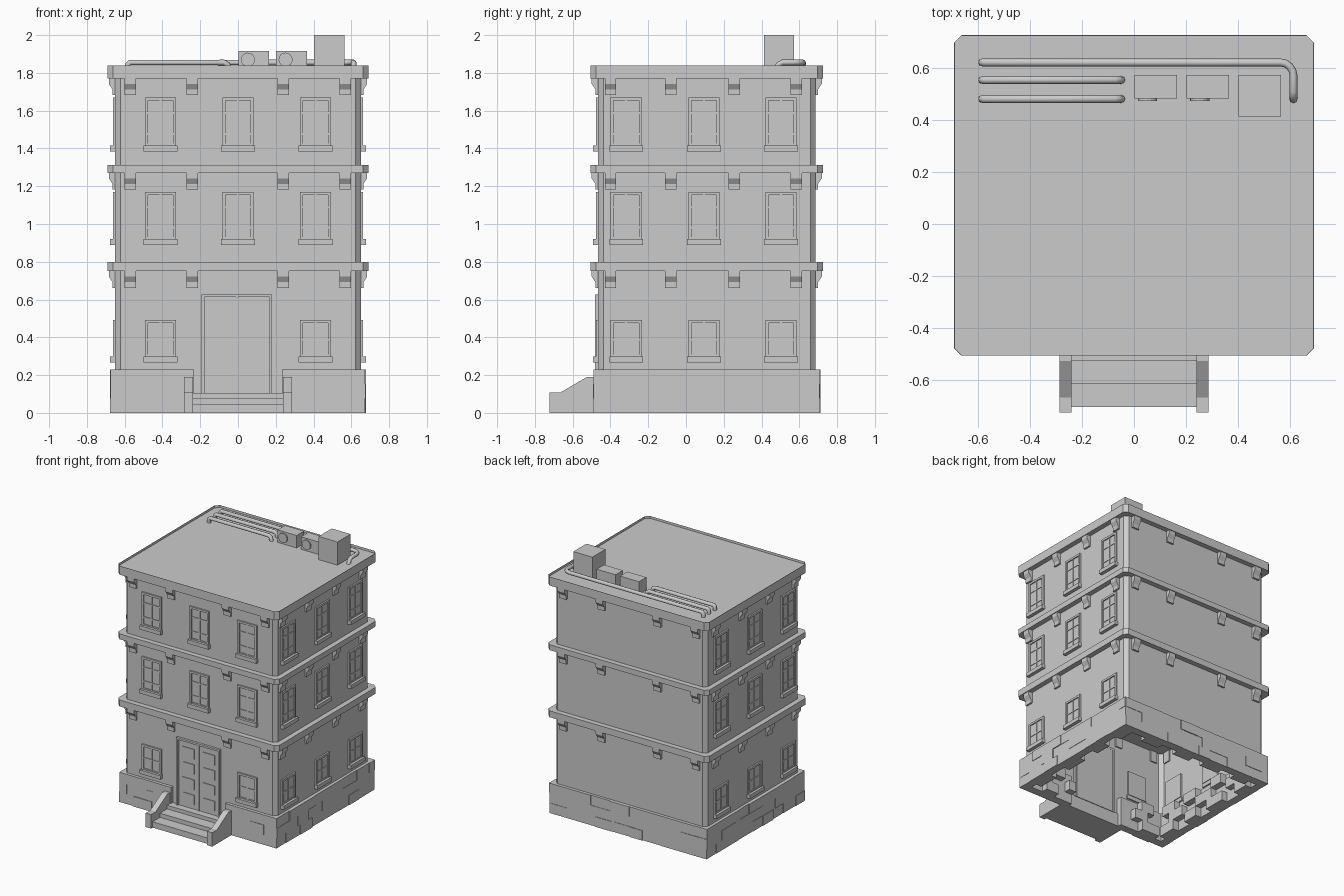
import bpy, bmesh, math, random
from mathutils import Vector

if "Cube" in bpy.data.objects:
    bpy.data.objects.remove(bpy.data.objects["Cube"])

random.seed(4)
WX, CY, WY = 0.65, 0.11, 0.575        # wall half width, centre y, wall half depth
LEDGES = [(0.75, 0.80), (1.27, 1.312), (1.77, 1.838)]


def pos(side, u, d, z):
    """u runs along the wall, d is distance outward from the wall face"""
    return {"front": (u, CY - WY - d, z), "back": (u, CY + WY + d, z),
            "right": (WX + d, u, z), "left": (-WX - d, u, z)}[side]


def prism(bm, side, u0, u1, profile):
    """Extrude a (d, z) profile along the wall from u0 to u1"""
    a = [bm.verts.new(pos(side, u0, d, z)) for d, z in profile]
    b = [bm.verts.new(pos(side, u1, d, z)) for d, z in profile]
    n = len(a)
    bm.faces.new(a)
    bm.faces.new(b[::-1])
    for i in range(n):
        bm.faces.new((a[i], b[i], b[(i + 1) % n], a[(i + 1) % n]))


def block(bm, side, u0, u1, d0, d1, z0, z1):
    prism(bm, side, u0, u1, [(d0, z0), (d1, z0), (d1, z1), (d0, z1)])


def finish(bm, name, recalc=True):
    if recalc:
        bmesh.ops.recalc_face_normals(bm, faces=bm.faces)
    me = bpy.data.meshes.new(name)
    bm.to_mesh(me)
    bm.free()
    ob = bpy.data.objects.new(name, me)
    bpy.context.collection.objects.link(ob)
    return ob


def chamfered(bm, hx, hy, c, z0, z1, caps=True):
    """Rectangular column with chamfered corners; returns the top face"""
    pts = [(hx - c, -hy), (hx, c - hy), (hx, hy - c), (hx - c, hy),
           (c - hx, hy), (-hx, hy - c), (-hx, c - hy), (c - hx, -hy)]
    lo = [bm.verts.new((x, y + CY, z0)) for x, y in pts]
    hi = [bm.verts.new((x, y + CY, z1)) for x, y in pts]
    for i in range(8):
        j = (i + 1) % 8
        bm.faces.new((lo[i], lo[j], hi[j], hi[i]))
    if caps:
        bm.faces.new(lo[::-1])
        return bm.faces.new(hi)


# Walls: hollow shell open at the bottom
bm = bmesh.new()
chamfered(bm, WX, WY, 0.027, 0.0, 1.79, caps=False)
finish(bm, "walls", recalc=False)

# Floor ledges and roof with a raised rim
for i, (z0, z1) in enumerate(LEDGES):
    bm = bmesh.new()
    top = chamfered(bm, 0.69, 0.615, 0.028, z0, z1)
    if i == 2:
        bmesh.ops.inset_region(bm, faces=[top], thickness=0.024)
        r = bmesh.ops.inset_region(bm, faces=[top], thickness=0.001)
        bmesh.ops.translate(bm, verts=top.verts[:], vec=(0, 0, -0.018))
    finish(bm, "roof" if i == 2 else f"ledge_{i + 1}", recalc=False)

# Corbels under every ledge
FRONT_U = (-0.57, -0.242, 0.24, 0.567)
SIDE_U = (-0.40, -0.08, 0.255, 0.583)
bm = bmesh.new()
for side in ("front", "back", "left", "right"):
    for u in (FRONT_U if side in ("front", "back") else SIDE_U):
        for z, _ in LEDGES:
            prism(bm, side, u - 0.03, u + 0.03,
                  [(-0.01, z), (0.034, z), (0.034, z - 0.028), (0.014, z - 0.058),
                   (0.014, z - 0.088), (-0.01, z - 0.088)])
finish(bm, "corbels")


def window(bm, side, u, z0, z1, rows):
    w, f = 0.083, 0.016
    zs = z0 + 0.03
    block(bm, side, u - w - 0.006, u + w + 0.006, -0.01, 0.027, z0, zs)     # sill
    block(bm, side, u - w + f, u + w - f, -0.015, 0.003, zs, z1 - f)        # glass
    for s in (-1, 1):                                                       # jambs
        a, b = sorted((u + s * w, u + s * (w - f)))
        block(bm, side, a, b, -0.015, 0.012, zs, z1)
    block(bm, side, u - w + f, u + w - f, -0.015, 0.012, z1 - f, z1)        # head
    block(bm, side, u - 0.005, u + 0.005, 0, 0.008, zs, z1 - f)             # mullion
    block(bm, side, u - w + f, u + w - f, 0, 0.008, zs, zs + 0.01)
    for r in rows:                                                          # glazing bars
        z = zs + r * (z1 - f - zs)
        block(bm, side, u - w + f, u + w - f, 0, 0.0075, z - 0.005, z + 0.005)


# Windows on front, left and right
bm = bmesh.new()
for side in ("front", "left", "right"):
    for u in ((-0.41, 0.0, 0.41) if side == "front" else (-0.317, 0.095, 0.503)):
        window(bm, side, u, 1.385, 1.67, (0.26, 0.72))
        window(bm, side, u, 0.89, 1.17, (0.26, 0.72))
        if not (side == "front" and u == 0.0):
            window(bm, side, u, 0.268, 0.492, (0.5,))
finish(bm, "windows")

# Double door with frame and raised panels
bm = bmesh.new()
block(bm, "front", -0.175, 0.163, -0.015, 0.006, 0.1, 0.612)
for a, b in ((-0.193, -0.178), (0.166, 0.181)):
    block(bm, "front", a, b, -0.015, 0.018, 0.1, 0.628)
block(bm, "front", -0.178, 0.166, -0.015, 0.018, 0.613, 0.628)
block(bm, "front", -0.011, -0.001, 0, 0.011, 0.1, 0.613)
for u in (-0.092, 0.082):
    for k in range(4):
        z = 0.14 + k * 0.118
        block(bm, "front", u - 0.05, u + 0.05, 0, 0.011, z, z + 0.075)
finish(bm, "double_door")


def courses(bm, side, u0, u1):
    """Three rows of stones with varied length, projection and inner depth"""
    for row in range(3):
        u, k = u0, row
        while u < u1 - 0.001:
            L = random.uniform(0.10, 0.18) * (0.6 if u == u0 and row == 1 else 1)
            e = u1 if u + L > u1 - 0.06 else u + L
            block(bm, side, u, e, -0.09 if k % 2 else -0.04,
                  0.021 + random.choice((0, 0.003, 0.003, 0.007)),
                  row * 0.077, row * 0.077 + 0.077)
            u, k = e, k + 1


# Stone base
bm = bmesh.new()
courses(bm, "front", -0.672, -0.232)
courses(bm, "front", 0.232, 0.672)
courses(bm, "back", -0.672, 0.672)
courses(bm, "left", -0.487, 0.706)
courses(bm, "right", -0.487, 0.706)
finish(bm, "stone_base")

# Entrance steps
bm = bmesh.new()
prism(bm, "front", -0.24, 0.24, [(-0.01, 0), (0.238, 0), (0.238, 0.045), (0.148, 0.045),
                                 (0.148, 0.077), (0.06, 0.077), (0.06, 0.105), (-0.01, 0.105)])
finish(bm, "entrance_steps")

# Sloped side walls of the steps
bm = bmesh.new()
for a, b in ((-0.285, -0.239), (0.239, 0.285)):
    prism(bm, "front", a, b, [(0, 0), (0.258, 0), (0.258, 0.108), (0.2, 0.108),
                              (0.06, 0.19), (0, 0.19)])
finish(bm, "step_side_walls")


def roof_box(bm, x0, x1, y0, y1, z1):
    block(bm, "front", x0, x1, CY - WY - y1, CY - WY - y0, 1.82, z1)


# Stairwell box on the roof
bm = bmesh.new()
roof_box(bm, 0.402, 0.564, 0.412, 0.572, 2.0)
finish(bm, "roof_box")

# Two air conditioning units with round fans
for i, x in enumerate((0.002, 0.202)):
    bm = bmesh.new()
    roof_box(bm, x, x + 0.163, 0.482, 0.572, 1.917)
    n = 16
    ring = [(x + 0.05 + 0.037 * math.cos(2 * math.pi * k / n),
             1.87 + 0.037 * math.sin(2 * math.pi * k / n)) for k in range(n)]
    fan = bm.faces.new([bm.verts.new((px, 0.49, pz)) for px, pz in ring])
    ext = bmesh.ops.extrude_face_region(bm, geom=[fan])
    bmesh.ops.translate(bm, vec=(0, -0.018, 0),
                        verts=[v for v in ext["geom"] if isinstance(v, bmesh.types.BMVert)])
    finish(bm, f"air_unit_{i + 1}")


def pipe(name, pts):
    cu = bpy.data.curves.new(name + "_path", "CURVE")
    cu.dimensions = "3D"
    cu.bevel_depth, cu.bevel_resolution, cu.use_fill_caps = 0.015, 2, True
    sp = cu.splines.new("POLY")
    sp.points.add(len(pts) - 1)
    for p, co in zip(sp.points, pts):
        p.co = (*co, 1)
    tmp = bpy.data.objects.new(name + "_path", cu)
    bpy.context.collection.objects.link(tmp)
    bpy.context.view_layer.update()
    me = bpy.data.meshes.new_from_object(tmp.evaluated_get(bpy.context.evaluated_depsgraph_get()))
    bpy.data.objects.remove(tmp)
    bpy.context.collection.objects.link(bpy.data.objects.new(name, me))


# Roof pipes with ends turned down into the roof
Z, ZL = 1.855, 1.815
for i, y in enumerate((0.48, 0.553)):
    pipe(f"roof_pipe_{i + 1}", [(-0.583, y, ZL), (-0.583, y, Z - 0.01), (-0.573, y, Z),
                                (-0.075, y, Z), (-0.055, y, Z - 0.01), (-0.048, y, ZL)])
arc = [(0.562 + 0.05 * math.sin(a), 0.57 + 0.05 * math.cos(a), Z)
       for a in (math.pi / 8 * k for k in range(5))]
pipe("roof_pipe_long", [(-0.583, 0.62, ZL), (-0.583, 0.62, Z - 0.01), (-0.573, 0.62, Z)] + arc +
     [(0.612, 0.51, Z), (0.612, 0.49, Z - 0.01), (0.612, 0.478, ZL)])
